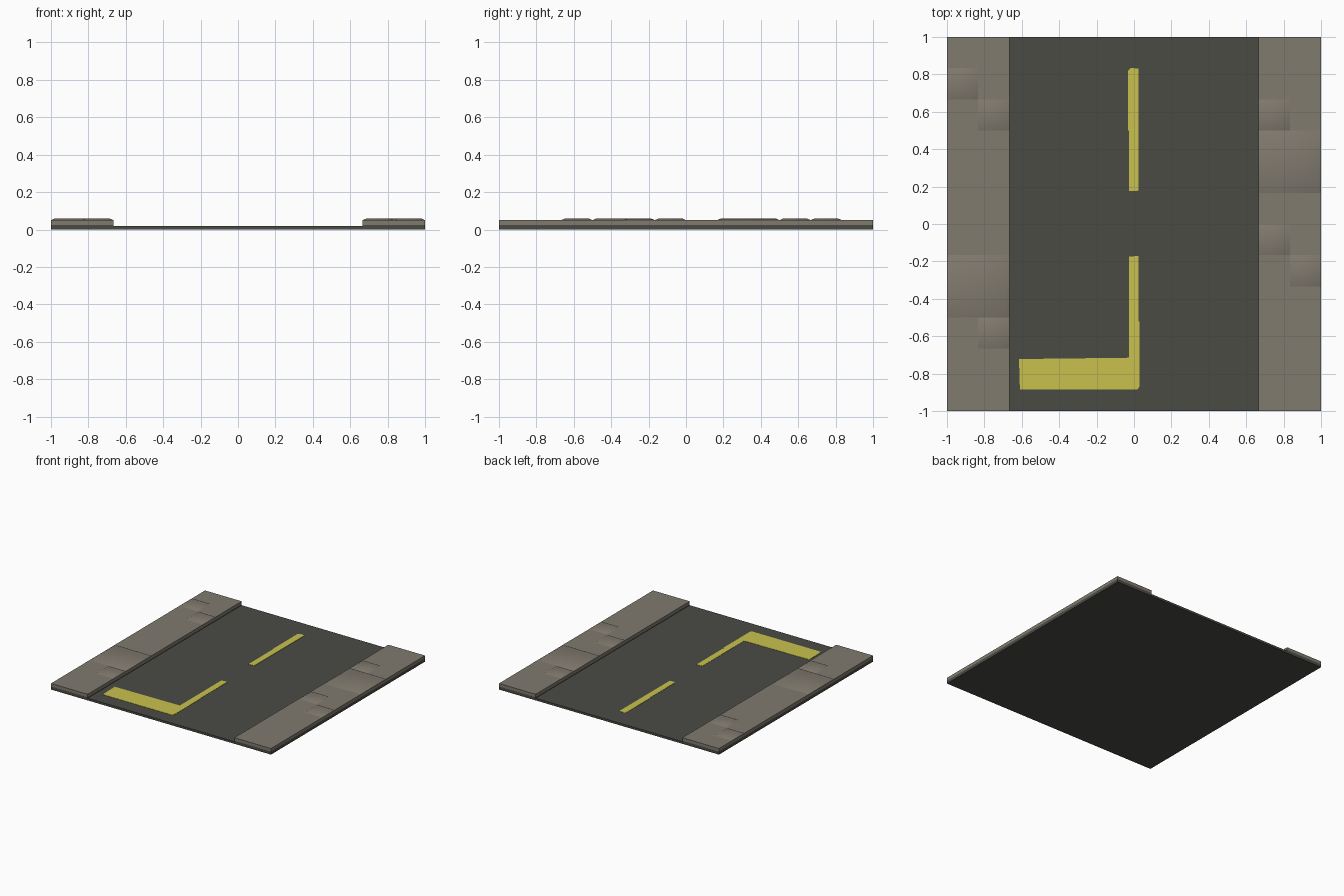
import bpy, bmesh

if "Cube" in bpy.data.objects:
    bpy.data.objects.remove(bpy.data.objects["Cube"])

def material(name, rgb):
    m = bpy.data.materials.new(name)
    m.diffuse_color = (*rgb, 1)
    m.use_nodes = True
    m.node_tree.nodes["Principled BSDF"].inputs["Base Color"].default_value = m.diffuse_color
    return m

ASPHALT = material("dark asphalt", (0.070, 0.069, 0.060))
STONE = material("pavement stone", (0.220, 0.196, 0.158))
YELLOW = material("road yellow", (0.585, 0.535, 0.075))

def finish(name, bm, mat, smooth=False):
    bmesh.ops.recalc_face_normals(bm, faces=bm.faces)
    me = bpy.data.meshes.new(name)
    for f in bm.faces:
        f.smooth = smooth
    bm.to_mesh(me)
    bm.free()
    me.materials.append(mat)
    ob = bpy.data.objects.new(name, me)
    bpy.context.collection.objects.link(ob)
    return ob

def prism(name, outline, offset, mat):
    """Extrude a closed outline of 3D points by an offset."""
    bm = bmesh.new()
    face = bm.faces.new([bm.verts.new(p) for p in outline])
    ext = bmesh.ops.extrude_face_region(bm, geom=[face], use_keep_orig=True)
    verts = [v for v in ext["geom"] if isinstance(v, bmesh.types.BMVert)]
    bmesh.ops.translate(bm, verts=verts, vec=offset)
    return finish(name, bm, mat)

W = 2 / 3        # road half width
T = 1 / 6        # paving grid
ROAD_Z, BASE_Z, KERB_Z, TILE_Z = 0.018, 0.025, 0.05, 0.06

# Asphalt base: shallow channel profile, extruded front to back
profile = [(-1, 0), (1, 0), (1, BASE_Z), (W, BASE_Z), (W, ROAD_Z),
           (-W, ROAD_Z), (-W, BASE_Z), (-1, BASE_Z)]
prism("road_base", [(x, -1, z) for x, z in profile], (0, 2, 0), ASPHALT)

# Pavements on both sides
for side, s in (("left", -1), ("right", 1)):
    rect = [(s * W, -1), (s, -1), (s, 1), (s * W, 1)]
    prism(f"{side}_pavement", [(x, y, BASE_Z) for x, y in rect],
          (0, 0, KERB_Z - BASE_Z), STONE)

# Raised paving stones with softly shaded sloping rims
def paving_stone(name, x, y, n):
    """Corner in grid cells from the centre, n cells wide."""
    x0, y0, x1, y1 = x * T, y * T, (x + n) * T, (y + n) * T
    bm = bmesh.new()
    rings = []
    for d, z in ((0, KERB_Z), (0.022, TILE_Z)):
        rings.append([bm.verts.new(p) for p in (
            (x0 + d, y0 + d, z), (x1 - d, y0 + d, z),
            (x1 - d, y1 - d, z), (x0 + d, y1 - d, z))])
    low, top = rings
    bm.faces.new(top)
    for i in range(4):
        j = (i + 1) % 4
        bm.faces.new((low[i], low[j], top[j], top[i]))
    finish(name, bm, STONE, smooth=True)

stones = [(-6, 4, 1), (-5, 3, 1), (-6, -3, 2), (-5, -4, 1),
          (4, 3, 1), (4, 1, 2), (4, -1, 1), (5, -2, 1)]
for i, cell in enumerate(stones):
    paving_stone(f"paving_stone_{i + 1}", *cell)

# Painted road markings as thin plates
def marking(name, outline):
    prism(name, [(x, y, ROAD_Z) for x, y in outline], (0, 0, 0.002), YELLOW)

marking("centre_dash", [(-0.028, 0.175), (0.023, 0.178), (0.025, 0.83),
                        (-0.015, 0.835), (-0.033, 0.82), (-0.033, 0.50),
                        (-0.028, 0.50)])
marking("stop_line", [(-0.61, -0.885), (0.018, -0.885), (0.029, -0.87),
                      (0.029, -0.52), (0.024, -0.52), (0.024, -0.17),
                      (-0.028, -0.175), (-0.028, -0.715), (-0.615, -0.722)])
